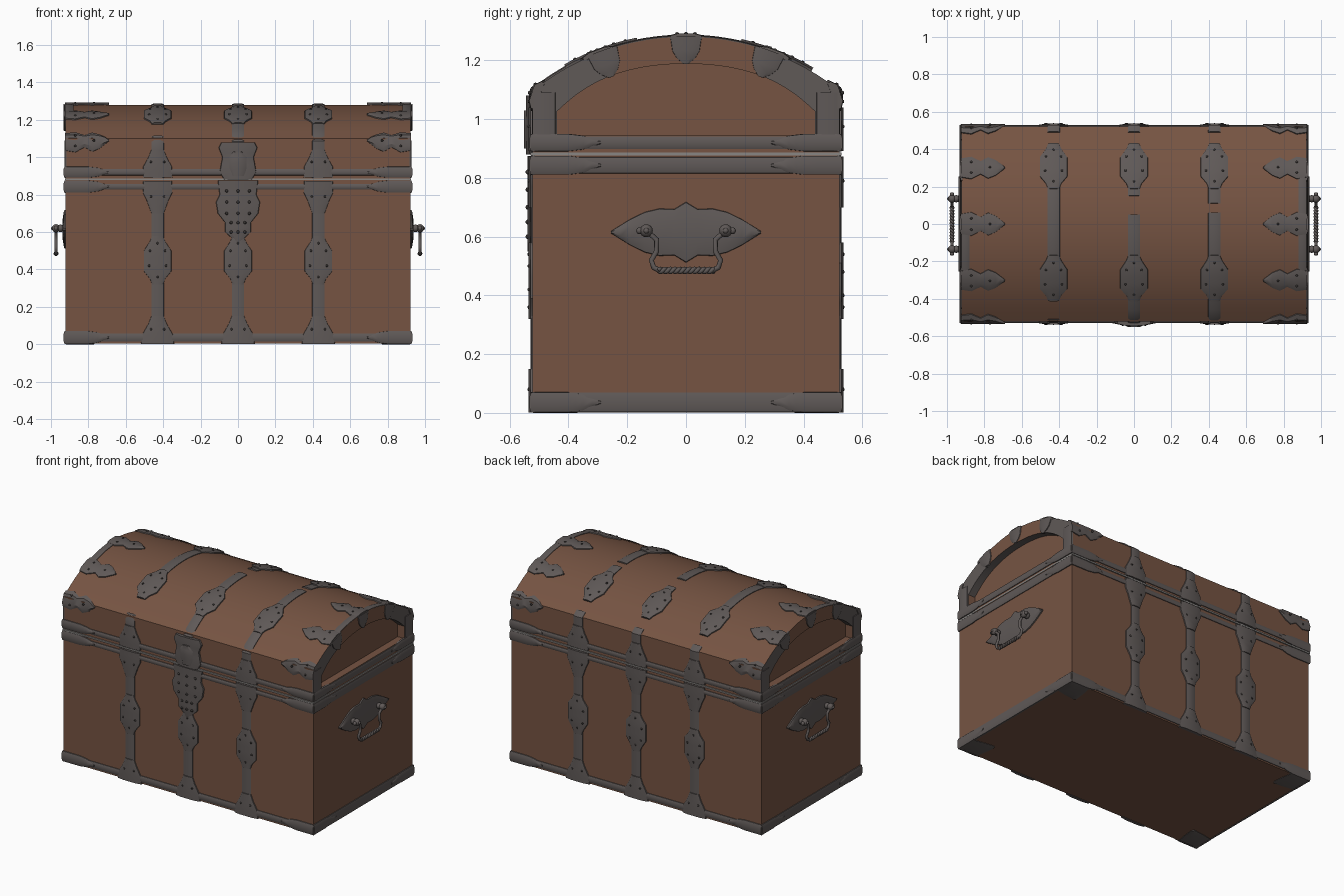
import bpy, bmesh, math
from mathutils import Matrix, Vector

if "Cube" in bpy.data.objects:
    bpy.data.objects.remove(bpy.data.objects["Cube"])

X, Y = 0.922, 0.522                 # half length and half depth of the chest
WALL, R = 1.1, 0.837                # height of straight wall, radius of lid arch
HALF = math.asin(Y / R)
CZ = 1.28 - R                       # arch centre height
ARC = 2 * HALF * R
TOTAL = 2 * WALL + ARC


def material(name, rgb):
    m = bpy.data.materials.new(name)
    m.diffuse_color = (*rgb, 1)
    m.use_nodes = True
    m.node_tree.nodes["Principled BSDF"].inputs["Base Color"].default_value = m.diffuse_color
    return m


WOOD = material("brown_wood", (0.18, 0.088, 0.055))
METAL = material("grey_iron", (0.115, 0.100, 0.096))
DARK = material("dark_iron", (0.04, 0.035, 0.033))
PALE = material("pale_seam", (0.25, 0.24, 0.23))


def finish(name, bm, mats, angle=35):
    bmesh.ops.recalc_face_normals(bm, faces=bm.faces)
    me = bpy.data.meshes.new(name)
    bm.to_mesh(me)
    bm.free()
    for m in mats:
        me.materials.append(m)
    me.shade_smooth()
    me.set_sharp_from_angle(angle=math.radians(angle))
    ob = bpy.data.objects.new(name, me)
    bpy.context.collection.objects.link(ob)
    return ob


def box(name, sx, sy, z0, z1, mat):
    bm = bmesh.new()
    bmesh.ops.create_cube(bm, size=1, matrix=Matrix.Translation((0, 0, (z0 + z1) / 2))
                          @ Matrix.Diagonal((2 * sx, 2 * sy, z1 - z0, 1)))
    return finish(name, bm, [mat])


# Surface maps: (along, across, height above the surface) -> point
def section(s, h=0.0):
    """Path up the front wall, over the arch and down the back wall."""
    if s <= WALL:
        return -Y - h, s
    if s >= WALL + ARC:
        return Y + h, TOTAL - s
    a = (s - WALL) / R - HALF
    return (R + h) * math.sin(a), CZ + (R + h) * math.cos(a)


def arch_s(y):
    return WALL + R * (HALF + math.asin(y / R))


def upright(x):                     # runs along the section at a given x
    return lambda a, b, h: (x + b, *section(a, h))


def lengthwise(s):                  # runs along x at a given section place
    return lambda a, b, h: (a, *section(s + b, h))


def end_across(side, z):            # runs along y on an end wall
    return lambda a, b, h: (side * (X + h), a, z + b)


def end_up(side, y):
    return lambda a, b, h: (side * (X + h), y + b, a)


def end_radial(side, y):            # points at the arch centre on an end wall
    t0 = math.asin(y / R)
    return lambda a, b, h: (side * (X + h), a * math.sin(t0 + b / R),
                            CZ + a * math.cos(t0 + b / R))


def under_corner(sx, sy):           # diagonal from a bottom corner inwards
    d, n = Vector((-sx, -sy)) * 0.7071, Vector((sx, -sy)) * 0.7071
    return lambda a, b, h: (sx * X + d.x * a + n.x * b, sy * Y + d.y * a + n.y * b, 0.006 - h)


def ribbon(name, fmap, stations, t=0.008, mat=METAL):
    """Bevelled metal strip whose half width changes along its length."""
    st = []
    for (a, w), (a2, w2) in zip(stations, stations[1:]):
        n = max(1, math.ceil(abs(a2 - a) / 0.05))
        st += [(a + (a2 - a) * i / n, w + (w2 - w) * i / n) for i in range(n)]
    st.append(stations[-1])
    sec = [(-1, -0.006), (-0.96, 0.5 * t), (-0.5, t), (0.5, t), (0.96, 0.5 * t), (1, -0.006)]
    bm = bmesh.new()
    rows = [[bm.verts.new(fmap(a, w * u, h)) for u, h in sec] for a, w in st]
    for r, q in zip(rows, rows[1:]):
        for i in range(6):
            j = (i + 1) % 6
            bm.faces.new((r[i], r[j], q[j], q[i]))
    bm.faces.new(rows[0])
    bm.faces.new(rows[-1])
    return finish(name, bm, [mat])


rivets = bmesh.new()


def rivet(p, r=0.007):
    bmesh.ops.create_uvsphere(rivets, u_segments=8, v_segments=5, radius=r,
                              matrix=Matrix.Translation(p))


# Wooden body and the seam under the lid
box("chest_body", X, Y, 0.005, 0.877, WOOD)
box("lid_seam", X + 0.004, Y + 0.008, 0.877, 0.887, PALE)

# Arched lid with a recessed panel in each end
N = 24
outline = [section(0.887)] + [section(WALL + ARC * i / N) for i in range(N + 1)] \
    + [section(TOTAL - 0.887)]
inner = [(y * 0.84, 0.945 + (z - 0.887) * 0.62 - 0.05 * (abs(y) / Y) ** 4 * (z > 1))
         for y, z in outline]
bm = bmesh.new()
loops = [[bm.verts.new((x, y, z)) for y, z in pts] for x, pts in
         ((-X + 0.05, inner), (-X, inner), (-X, outline),
          (X, outline), (X, inner), (X - 0.05, inner))]
for k, (r, q) in enumerate(zip(loops, loops[1:])):
    for i in range(len(r)):
        j = (i + 1) % len(r)
        f = bm.faces.new((r[i], r[j], q[j], q[i]))
        c = f.calc_center_median()
        rim = k in (1, 3) and abs(c.y) > 0.31
        f.material_index = int(rim or (k in (0, 4) and c.z > 1))
bm.faces.new(loops[0])
bm.faces.new(loops[-1])
finish("arched_lid", bm, [WOOD, METAL])

# Upright straps with diamond plates, front, lid and back
DIAMOND = ((-0.13, 0.03), (-0.1, 0.042), (-0.06, 0.075), (0.05, 0.075), (0.1, 0.042), (0.13, 0.03))
FOOT = ((0.002, 0.09), (0.05, 0.085), (0.11, 0.05), (0.15, 0.034))
HEAD = ((0.70, 0.034), (0.77, 0.06), (0.81, 0.08), (0.872, 0.078))
LIP = ((0.892, 0.08), (0.95, 0.078), (1.0, 0.05), (1.04, 0.034))


def flip(st):
    return [(TOTAL - a, w) for a, w in st]


LID_BARS = {-0.43: [(0.89, 1.12), (arch_s(-0.38), arch_s(0.41))],
            0.0: [(0.89, arch_s(0.05)), (arch_s(0.15), arch_s(0.42))],
            0.43: [(0.89, arch_s(0.06)), (arch_s(0.11), arch_s(0.42))]}
for x, bars in LID_BARS.items():
    m = upright(x)
    for a, b in bars + [(0.005, 0.87), (TOTAL - 0.87, TOTAL - 0.005),
                        (arch_s(0.49), TOTAL - 0.89)]:
        ribbon("strap", m, [(a, 0.034), (b, 0.034)])
    for c in (0.45, arch_s(-0.29), arch_s(0.31), TOTAL - 0.45):
        ribbon("strap_plate", m, [(c + a, w) for a, w in DIAMOND], 0.014)
        for da, db in ((-0.09, 0), (0.09, 0), (-0.03, 0.045), (-0.03, -0.045), (0.05, 0.04), (0.05, -0.04)):
            rivet(m(c + da, db, 0.011))
    for nm, st in (("strap_foot", FOOT), ("strap_head", HEAD), ("lid_lip_plate", LIP)):
        for s in (st, flip(st)):
            ribbon(nm, m, s, 0.014)
            mid = (s[1][0] + s[2][0]) / 2
            for db in (-0.035, 0.035):
                rivet(m(mid, db, 0.011))

# Lock plate and hasp
m = upright(0)
ribbon("lock_plate", m, ((0.55, 0.015), (0.6, 0.07), (0.65, 0.07), (0.70, 0.11), (0.76, 0.12),
                         (0.8, 0.1), (0.875, 0.11)), 0.018)
ribbon("lock_hasp", m, ((0.88, 0.075), (0.92, 0.1), (1.0, 0.085), (1.05, 0.105), (1.08, 0.09)), 0.022)
ribbon("hasp_boss", m, ((0.9, 0.04), (0.94, 0.06), (1.0, 0.06), (1.03, 0.03)), 0.03)
for a in (0.6, 0.65, 0.7, 0.76, 0.82):
    for b in (-0.06, 0, 0.06):
        rivet(m(a, b * (1 if a > 0.68 else 0.6), 0.015), 0.009)

# Bands round the bottom, the body rim and the lid rim, with wider corner plates
for nm, z, thin, wide, end in (("bottom_band", 0.036, 0.022, 0.035, 0.034),
                               ("body_rim_band", 0.843, 0.015, 0.033, 0.028),
                               ("lid_rim_band", 0.92, 0.017, 0.03, 0.022)):
    for s in (z, TOTAL - z):
        ribbon(nm, lengthwise(s), [(-X, thin), (X, thin)])
        for side in (-1, 1):
            ribbon(nm + "_corner", lengthwise(s), [(side * a, w) for a, w in (
                (X + 0.006, wide), (0.8, wide), (0.75, wide * 0.8), (0.69, 0.006))], 0.011)
    for side in (-1, 1):
        m = end_across(side, z)
        ribbon(nm + "_end", m, [(-Y, end), (Y, end)])
        for k in (-1, 1):
            ribbon(nm + "_end_corner", m, [(k * a, w) for a, w in (
                (Y + 0.006, wide), (0.4, wide), (0.35, wide * 0.8), (0.29, 0.006))], 0.011)

# Leaf plates wrapping the lid ends
LEAF = ((X + 0.004, 0.055), (0.87, 0.065), (0.82, 0.038), (0.78, 0.062), (0.74, 0.045), (0.69, 0.004))
for side in (-1, 1):
    for s in (1.09, arch_s(-0.3), arch_s(0), arch_s(0.3), TOTAL - 1.09):
        m = lengthwise(s)
        ribbon("lid_leaf", m, [(side * a, w) for a, w in LEAF], 0.012)
        for a, b in ((0.87, 0.03), (0.87, -0.03), (0.77, 0)):
            rivet(m(side * a, b, 0.01))
    for y in (-0.285, 0, 0.285):
        ribbon("lid_end_leaf", end_radial(side, y),
               ((R + 0.004, 0.055), (0.79, 0.05), (0.765, 0.035), (0.745, 0.01)), 0.01)
    for y0, y1 in ((-0.25, -0.05), (0.05, 0.25))[:1 if side < 0 else 2]:
        ribbon("lid_edge_strip", upright(side * 0.9), [(arch_s(y0), 0.022), (arch_s(y1), 0.022)], 0.006)
    for k in (-1, 1):
        ribbon("lid_corner_post", end_up(side, k * 0.484), ((0.892, 0.04), (1.09, 0.04)), 0.006)
        ribbon("underside_corner", under_corner(side, k),
               ((0.005, 0.005), (0.1, 0.095), (0.15, 0.06), (0.21, 0.01)), 0.006)


def tube(name, paths, radius):
    cu = bpy.data.curves.new(name, "CURVE")
    cu.dimensions = "3D"
    cu.bevel_depth, cu.bevel_resolution, cu.use_fill_caps = radius, 2, True
    for pts in paths:
        sp = cu.splines.new("POLY")
        sp.points.add(len(pts) - 1)
        for p, co in zip(sp.points, pts):
            p.co = (*co, 1)
        sp.use_smooth = True
    cu.materials.append(METAL)
    bpy.context.collection.objects.link(bpy.data.objects.new(name, cu))


# Carrying handles: pointed plate, posts with knobs, drop arms and a roped grip
for side in (-1, 1):
    ribbon("handle_plate", end_across(side, 0.615),
           ((-0.255, 0.004), (-0.19, 0.045), (-0.14, 0.07), (-0.09, 0.082), (-0.04, 0.08), (0, 0.105),
            (0.04, 0.08), (0.09, 0.082), (0.14, 0.07), (0.19, 0.045), (0.255, 0.004)), 0.016)
    gx = side * 0.973
    tube("handle_posts", [[(side * 0.92, k * 0.135, 0.62), (side * 0.992, k * 0.135, 0.62)]
                          for k in (-1, 1)], 0.011)
    tube("handle_arms", [[(gx, k * y, z) for y, z in ((0.135, 0.62), (0.1, 0.59), (0.1, 0.55),
                         (0.118, 0.52), (0.11, 0.495), (0.09, 0.485))] for k in (-1, 1)], 0.009)
    tube("handle_grip", [[(gx + 0.006 * math.cos(i * 0.6 + ph), -0.095 + 0.19 * i / 60,
                           0.485 + 0.006 * math.sin(i * 0.6 + ph)) for i in range(61)]
                         for ph in (0, math.pi)], 0.007)
    bm = bmesh.new()
    for k in (-1, 1):
        for x, y, r in ((0.95, 0.135, 0.02), (0.973, 0.135, 0.022), (0.99, 0.135, 0.01), (0.973, 0.158, 0.012)):
            bmesh.ops.create_uvsphere(bm, u_segments=12, v_segments=8, radius=r,
                                      matrix=Matrix.Translation((side * x, k * y, 0.62)))
    finish("handle_knobs", bm, [METAL])

finish("rivets", rivets, [DARK], 60)
